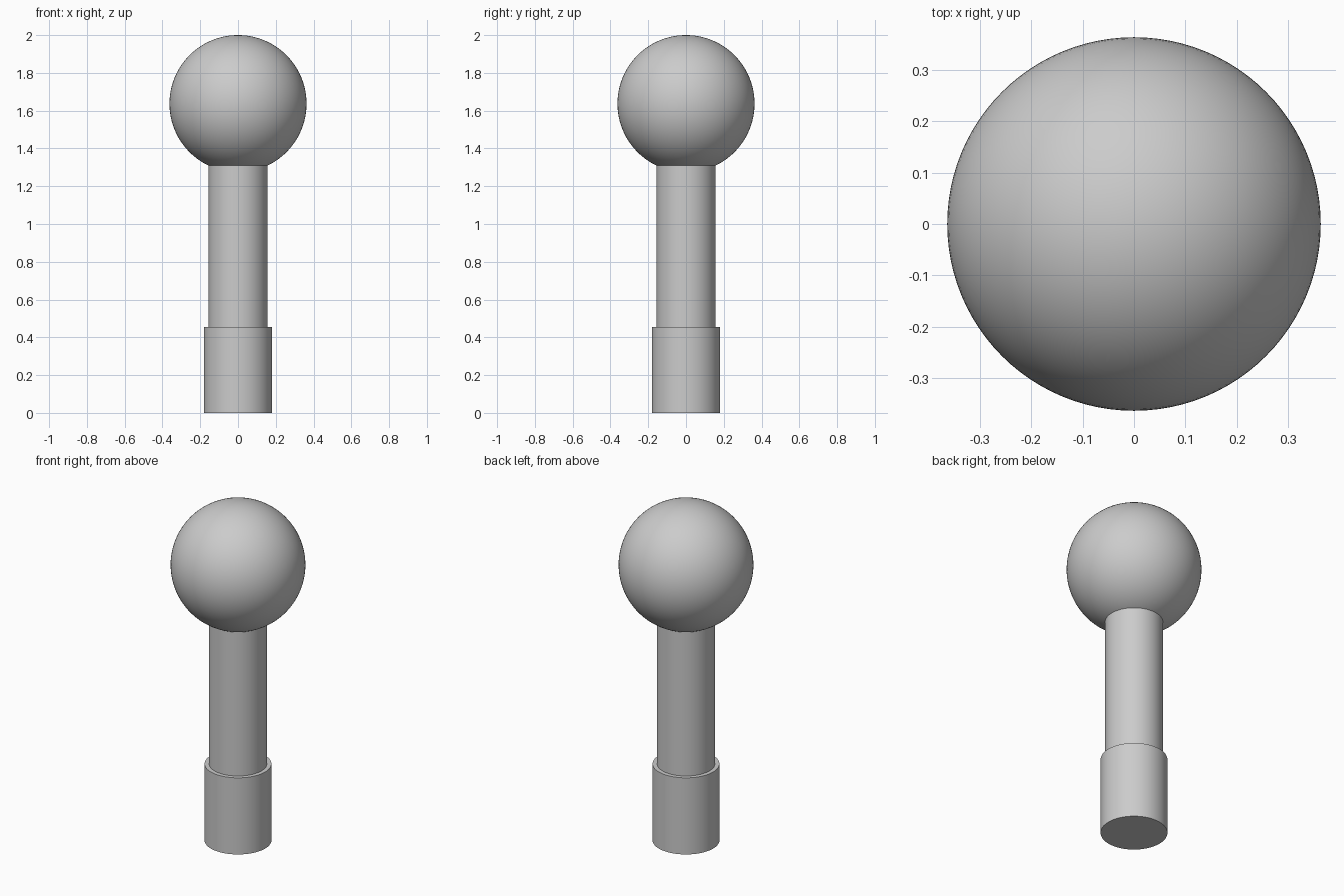
import bpy
import math

cube = bpy.data.objects.get("Cube")
if cube:
    bpy.data.objects.remove(cube, do_unlink=True)

# Single grey material
grey = bpy.data.materials.new("plain_grey")
grey.use_nodes = True
colour = (0.6, 0.6, 0.6, 1.0)
grey.diffuse_color = colour
grey.node_tree.nodes["Principled BSDF"].inputs["Base Color"].default_value = colour


def finish(name):
    obj = bpy.context.object
    obj.name = name
    obj.data.materials.append(grey)
    bpy.ops.object.shade_smooth_by_angle(angle=math.radians(30))


def cylinder(name, radius, bottom, top):
    bpy.ops.mesh.primitive_cylinder_add(
        vertices=96, radius=radius, depth=top - bottom,
        location=(0, 0, (bottom + top) / 2))
    finish(name)


# Wide grip at the foot, narrower shaft running up into the ball
cylinder("base_grip", 0.18, 0, 0.455)
cylinder("shaft", 0.156, 0.455, 1.33)

# Ball on top
ball_radius = 0.363
bpy.ops.mesh.primitive_uv_sphere_add(
    segments=96, ring_count=48, radius=ball_radius,
    location=(0, 0, 2 - ball_radius))
finish("ball_head")
